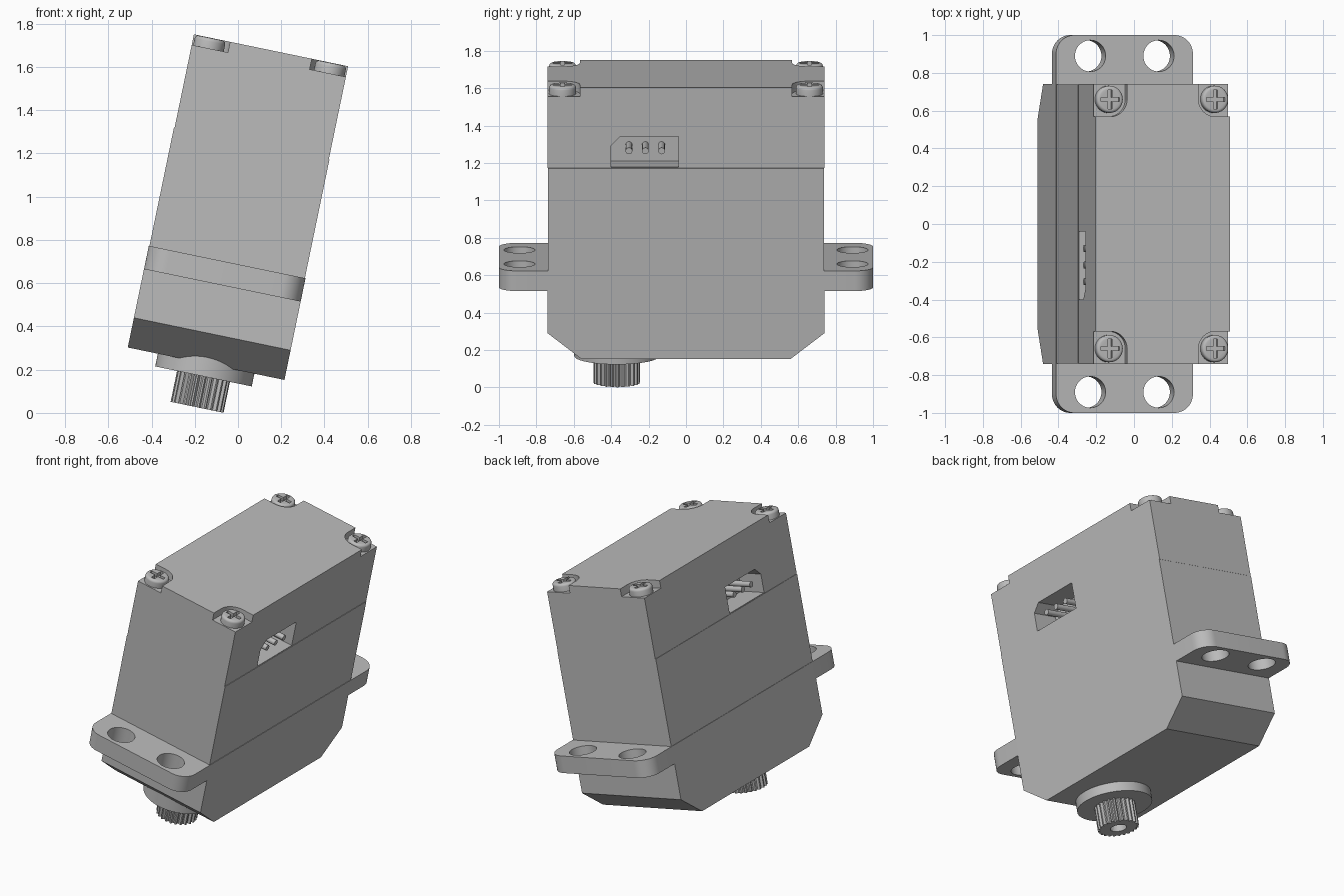
import bpy, bmesh
from math import sin, cos, pi, radians
from mathutils import Matrix

cube = bpy.data.objects.get("Cube")
if cube:
    bpy.data.objects.remove(cube, do_unlink=True)

# The whole unit leans about the y axis
LEAN = Matrix.Translation((-0.1475, 0, 0.2275)) @ Matrix.Rotation(radians(11.7), 4, 'Y')

grey = bpy.data.materials.new("plain grey")
grey.use_nodes = True
grey.diffuse_color = (0.5, 0.5, 0.5, 1)
grey.node_tree.nodes["Principled BSDF"].inputs["Base Color"].default_value = (0.5, 0.5, 0.5, 1)


def make(name, bm):
    bmesh.ops.recalc_face_normals(bm, faces=bm.faces)
    mesh = bpy.data.meshes.new(name)
    bm.to_mesh(mesh)
    bm.free()
    mesh.materials.append(grey)
    obj = bpy.data.objects.new(name, mesh)
    bpy.context.collection.objects.link(obj)
    obj.matrix_world = LEAN
    return obj


def prism(name, points, low, high, axis='z'):
    """Extrude an outline: (x, y) along z, or (y, z) along x."""
    bm = bmesh.new()
    place = (lambda p: (p[0], p[1], low)) if axis == 'z' else (lambda p: (low, p[0], p[1]))
    face = bm.faces.new([bm.verts.new(place(p)) for p in points])
    new = bmesh.ops.extrude_face_region(bm, geom=[face])["geom"]
    move = (0, 0, high - low) if axis == 'z' else (high - low, 0, 0)
    bmesh.ops.translate(bm, verts=[v for v in new if isinstance(v, bmesh.types.BMVert)], vec=move)
    return make(name, bm)


def box(name, x0, x1, y0, y1, z0, z1):
    return prism(name, [(x0, y0), (x1, y0), (x1, y1), (x0, y1)], z0, z1)


def arc(cx, cy, r, start, end, steps):
    angles = [radians(start + (end - start) * i / steps) for i in range(steps + 1)]
    return [(cx + r * cos(a), cy + r * sin(a)) for a in angles]


def disc(name, cx, cy, r, low, high, steps=48, axis='z'):
    return prism(name, arc(cx, cy, r, 0, 360, steps)[:-1], low, high, axis)


def cut(obj, cutters):
    for c in cutters:
        mod = obj.modifiers.new("cut", 'BOOLEAN')
        mod.operation = 'DIFFERENCE'
        mod.solver = 'EXACT'
        mod.object = c
    bpy.context.view_layer.update()
    result = obj.evaluated_get(bpy.context.evaluated_depsgraph_get())
    mesh = bpy.data.meshes.new_from_object(result)
    obj.modifiers.clear()
    obj.data = mesh
    for c in cutters:
        bpy.data.objects.remove(c, do_unlink=True)


def smooth(obj):
    obj.data.shade_smooth()
    obj.data.set_sharp_from_angle(angle=radians(35))


SIDES = (-1, 1)
CORNERS = [(sx, sy) for sx in SIDES for sy in SIDES]

# Case: chamfered gear section, middle shell and cover
prism("gear_case", [(-0.56, 0), (0.56, 0), (0.74, 0.14), (0.74, 0.48), (-0.74, 0.48), (-0.74, 0.14)],
      -0.37, 0.37, 'x')
box("middle_case", -0.367, 0.367, -0.739, 0.739, 0.48, 1.04)
cover = box("cover", -0.364, 0.364, -0.74, 0.74, 1.04, 1.48)

# Corner notches and connector pockets in the cover
SX, SY, SEAT = 0.285, 0.66, 1.43
cutters = []
for sx, sy in CORNERS:
    outline = arc(SX, SY, 0.092, 180, 270, 12) + [(0.5, SY - 0.092), (0.5, 0.9), (SX - 0.092, 0.9)]
    cutters.append(prism("notch_cutter", [(x * sx, y * sy) for x, y in outline], SEAT, 1.6))
for sx in SIDES:
    window = [(-0.4, 1.045), (-0.04, 1.045), (-0.04, 1.213), (-0.35, 1.213), (-0.4, 1.163)]
    cutters.append(prism("pocket_cutter", window, 0.195 * sx, 0.5 * sx, 'x'))
cut(cover, cutters)
smooth(cover)

# Connector pins on both sides
for sx in SIDES:
    for i in range(3):
        smooth(disc("connector_pin", -0.305 + 0.0875 * i, 1.132, 0.018, 0.18 * sx, 0.355 * sx, 20, 'x'))

# Mounting ears with two holes each
for sy in SIDES:
    outline = [(-0.37, 0.73), (0.37, 0.73)] + arc(0.27, 0.9, 0.1, 0, 90, 12) + arc(-0.27, 0.9, 0.1, 90, 180, 12)
    ear = prism("mounting_ear", [(x, y * sy) for x, y in outline], 0.37, 0.48)
    cut(ear, [disc("hole_cutter", 0.185 * sx, 0.89 * sy, 0.083, 0.3, 0.6) for sx in SIDES])
    smooth(ear)

# Cover screws with cross recesses
for sx, sy in CORNERS:
    bm = bmesh.new()
    bmesh.ops.create_cone(bm, cap_ends=True, segments=40, radius1=0.072, radius2=0.072, depth=0.05,
                          matrix=Matrix.Translation((SX * sx, SY * sy, SEAT + 0.024)))
    rim = [e for e in bm.edges if all(v.co.z > SEAT + 0.03 for v in e.verts)]
    bmesh.ops.bevel(bm, geom=rim, offset=0.016, segments=4, profile=0.5, affect='EDGES')
    screw = make("cover_screw", bm)
    x, y, long, thin = SX * sx, SY * sy, 0.05, 0.011
    cross = [(-thin, -long), (thin, -long), (thin, -thin), (long, -thin), (long, thin), (thin, thin),
             (thin, long), (-thin, long), (-thin, thin), (-long, thin), (-long, -thin), (-thin, -thin)]
    cut(screw, [prism("cross_cutter", [(x + a, y + b) for a, b in cross], SEAT + 0.022, SEAT + 0.2)])
    smooth(screw)

# Output boss and splined shaft
SHAFT_Y = -0.37
smooth(disc("output_boss", 0, SHAFT_Y, 0.228, -0.06, 0.2, 64))
TEETH = 24
teeth = []
for i in range(TEETH * 4):
    r = 0.125 if i % 4 < 2 else 0.11
    a = 2 * pi * i / (TEETH * 4)
    teeth.append((r * cos(a), SHAFT_Y + r * sin(a)))
shaft = prism("output_spline", teeth, -0.206, -0.05)
cut(shaft, [disc("bore_cutter", 0, SHAFT_Y, 0.05, -0.3, -0.08, 32)])
